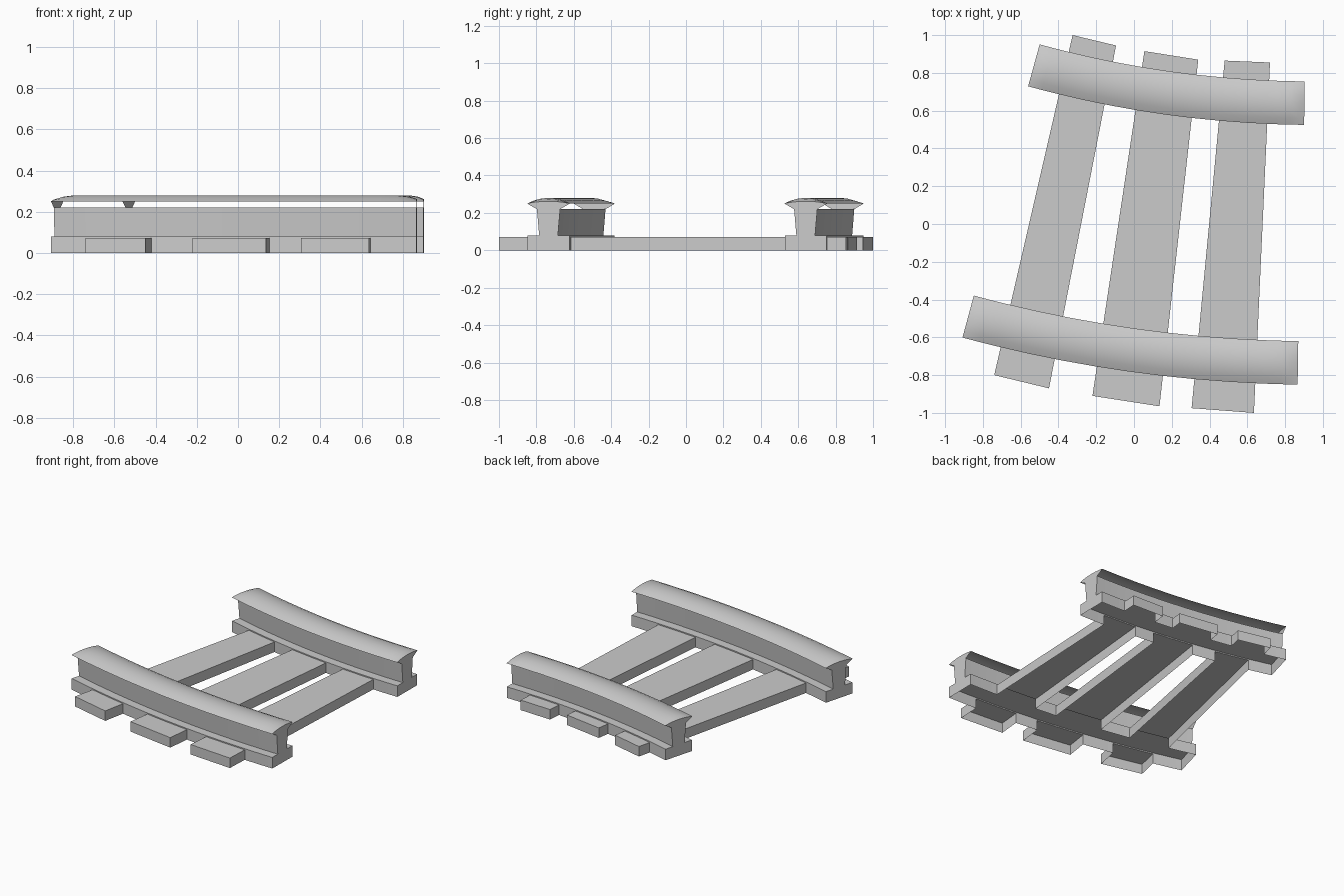
import bpy, bmesh
from mathutils import Vector

cube = bpy.data.objects.get("Cube")
if cube:
    bpy.data.objects.remove(cube)

grey = bpy.data.materials.new("light grey")
grey.use_nodes = True
COLOR = (0.6, 0.6, 0.6, 1)
grey.diffuse_color = COLOR
grey.node_tree.nodes["Principled BSDF"].inputs["Base Color"].default_value = COLOR

RAILS = {  # centre line start, end, bow depth
    "front": (Vector((-0.878, -0.49)), Vector((0.868, -0.735)), 0.055),
    "back": (Vector((-0.53, 0.84)), Vector((0.902, 0.64)), 0.047),
}
STATIONS = [0, 0.02, 0.05] + [i / 10 for i in range(1, 10)] + [0.95, 0.98, 1]
HEAD_Z = 0.25


def make_object(name, bm):
    mesh = bpy.data.meshes.new(name)
    bm.to_mesh(mesh)
    bm.free()
    mesh.materials.append(grey)
    obj = bpy.data.objects.new(name, mesh)
    bpy.context.collection.objects.link(obj)
    return obj


def activate(obj):
    bpy.ops.object.select_all(action='DESELECT')
    obj.select_set(True)
    bpy.context.view_layer.objects.active = obj


def frame(rail, t):
    """Point on the bowed centre line and its sideways direction."""
    a, b, bow = rail
    chord = b - a
    side = Vector((-chord.y, chord.x)).normalized()
    tangent = chord - side * (4 * bow * (1 - 2 * t))
    return (a + chord * t - side * (4 * bow * t * (1 - t)),
            Vector((-tangent.y, tangent.x)).normalized())


def sweep(bm, rail, profile, closed=False):
    """Sweep a (side, z) profile along the rail; returns the rows of vertices."""
    rows = []
    for t in STATIONS:
        p, side = frame(rail, t)
        # the crown dips towards both ends
        dip = {0: 0.4, 0.02: 0.78}.get(round(min(t, 1 - t), 3), 1)
        row = []
        for s, z in profile:
            z = HEAD_Z + (z - HEAD_Z) * dip if z > HEAD_Z else z
            row.append(bm.verts.new((*(p + side * s), z)))
        rows.append(row)
    n = len(profile)
    for r, q in zip(rows, rows[1:]):
        for i in range(n if closed else n - 1):
            j = (i + 1) % n
            bm.faces.new((r[i], r[j], q[j], q[i]))
    return rows


# Profiles, listed from the +side to the -side
CROWN = [(0.115, 0.25), (0.08, 0.266), (0.04, 0.277), (0, 0.28),
         (-0.04, 0.277), (-0.08, 0.266), (-0.115, 0.25)]
WEB_LEFT = [(0.05, 0.08), (0.062, 0.22)]
WEB_RIGHT = [(-0.062, 0.22), (-0.05, 0.08)]
BASE = [(0.112, 0), (0.112, 0.08), (-0.112, 0.08), (-0.112, 0)]

# Rails: crown and web sheets, closed only at the two ends
for name, rail in RAILS.items():
    bm = bmesh.new()
    parts = [sweep(bm, rail, p) for p in (WEB_LEFT, CROWN, WEB_RIGHT)]
    bm.faces.new([v for rows in parts for v in rows[0]][::-1])
    bm.faces.new([v for rows in parts for v in rows[-1]])
    bm.normal_update()
    for f in bm.faces:
        if f.normal.z < -0.5:
            f.normal_flip()
    obj = make_object(name + "_rail", bm)
    activate(obj)
    bpy.ops.object.shade_smooth_by_angle(angle=0.6)

# Sleepers: corners listed counter-clockwise
SLEEPERS = [
    [(-0.74, -0.80), (-0.45, -0.87), (-0.095, 0.945), (-0.325, 1.0)],
    [(-0.22, -0.91), (0.135, -0.965), (0.34, 0.87), (0.055, 0.915)],
    [(0.305, -0.975), (0.635, -1.0), (0.72, 0.855), (0.48, 0.865)],
]
solids = []
for corners in SLEEPERS:
    bm = bmesh.new()
    low = [bm.verts.new((x, y, 0)) for x, y in corners]
    top = [bm.verts.new((x, y, 0.072)) for x, y in corners]
    bm.faces.new(low[::-1])
    bm.faces.new(top)
    for i in range(4):
        j = (i + 1) % 4
        bm.faces.new((low[i], low[j], top[j], top[i]))
    solids.append(make_object("sleeper", bm))

# Rail bases
for name, rail in RAILS.items():
    bm = bmesh.new()
    rows = sweep(bm, rail, BASE, closed=True)
    bm.faces.new(rows[0][::-1])
    bm.faces.new(rows[-1])
    bmesh.ops.recalc_face_normals(bm, faces=bm.faces)
    solids.append(make_object(name + "_base", bm))

# Join sleepers and bases into one shell
bed = solids[0]
bed.name = "sleepers_and_bases"
activate(bed)
for other in solids[1:]:
    mod = bed.modifiers.new("join", 'BOOLEAN')
    mod.operation = 'UNION'
    mod.solver = 'EXACT'
    mod.object = other
    bpy.ops.object.modifier_apply(modifier=mod.name)
    bpy.data.objects.remove(other)

# The underside is open
bm = bmesh.new()
bm.from_mesh(bed.data)
bm.normal_update()
under = [f for f in bm.faces if f.normal.z < -0.9 and f.calc_center_median().z < 0.01]
bmesh.ops.delete(bm, geom=under, context='FACES')
bm.to_mesh(bed.data)
bm.free()
